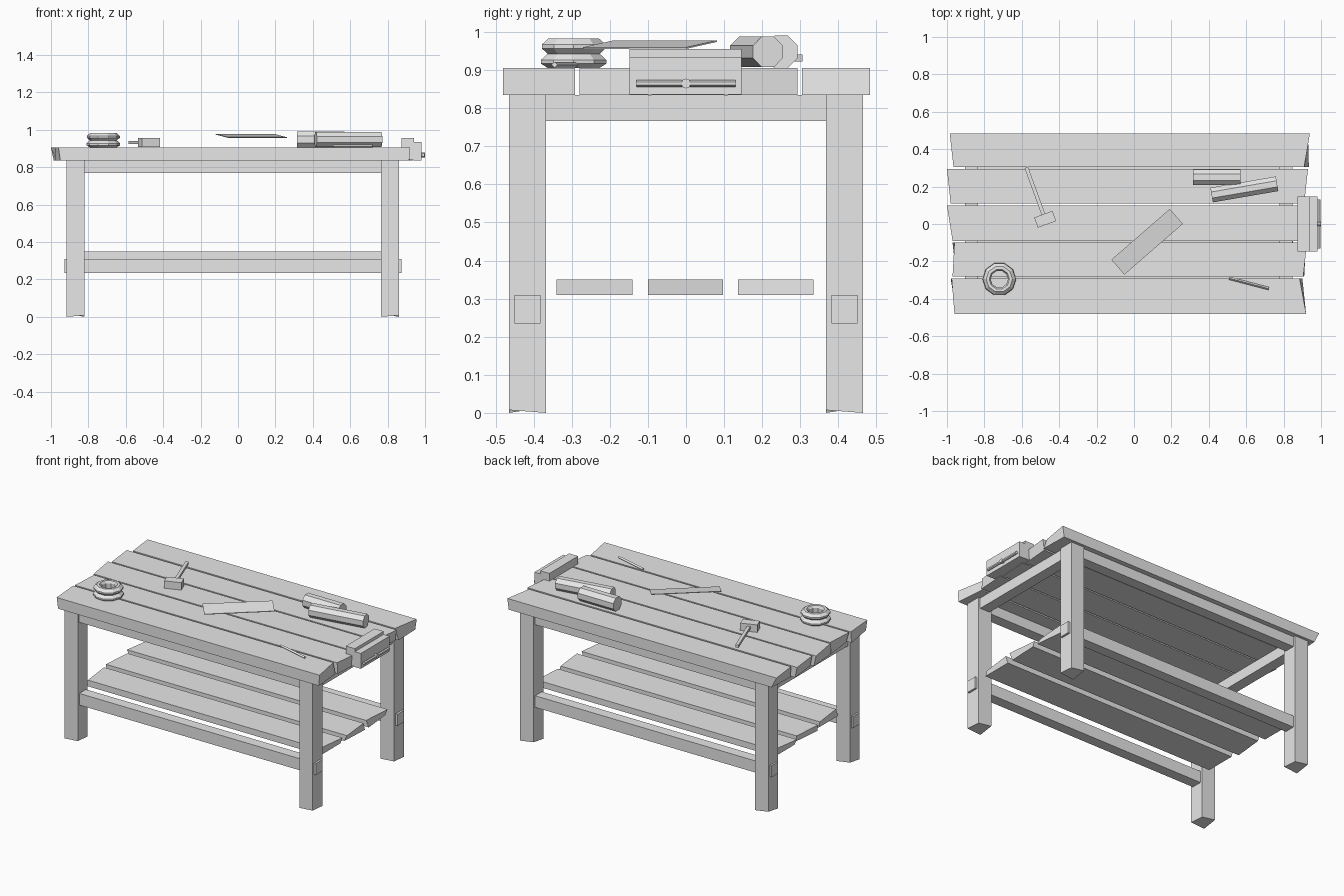
import bpy, bmesh, math
from mathutils import Matrix, Vector

if "Cube" in bpy.data.objects:
    bpy.data.objects.remove(bpy.data.objects["Cube"])

grey = bpy.data.materials.new("plain grey")
grey.diffuse_color = (0.8, 0.8, 0.8, 1)
grey.use_nodes = True
grey.node_tree.nodes["Principled BSDF"].inputs["Base Color"].default_value = grey.diffuse_color


def finish(name, bm, matrix=None):
    if matrix:
        bm.transform(matrix)
    bmesh.ops.recalc_face_normals(bm, faces=bm.faces[:])
    me = bpy.data.meshes.new(name)
    bm.to_mesh(me)
    bm.free()
    me.materials.append(grey)
    ob = bpy.data.objects.new(name, me)
    bpy.context.collection.objects.link(ob)
    return ob


def box(name, lo, hi, tweak=None, matrix=None):
    """Box between two corners; tweak(v, sx, sy, sz) may move single corners."""
    bm = bmesh.new()
    bmesh.ops.create_cube(bm, size=2)
    for v in bm.verts:
        s = [1 if c > 0 else 0 for c in v.co]
        v.co = Vector([hi[i] if s[i] else lo[i] for i in range(3)])
        if tweak:
            tweak(v, *s)
    return finish(name, bm, matrix)


def rod(name, a, b, r, sides, spin=0.0):
    a, b = Vector(a), Vector(b)
    bm = bmesh.new()
    bmesh.ops.create_cone(bm, cap_ends=True, segments=sides, radius1=r, radius2=r, depth=(b - a).length)
    turn = (b - a).to_track_quat('Z', 'Y').to_matrix().to_4x4()
    return finish(name, bm, Matrix.Translation((a + b) / 2) @ turn @ Matrix.Rotation(spin, 4, 'Z'))


def plank(name, y0, y1, z0, z1, left, right):
    """Roughly sawn board; ends are (front top, back top, front low, back low)."""
    def tweak(v, sx, sy, sz):
        v.co.x = (right if sx else left)[sy + 2 * (1 - sz)]
    return box(name, (-1, y0, z0), (1, y1, z1), tweak)


# Table top boards
TOP = [
    (-0.481, -0.291, (-0.96, -0.975, -0.95, -0.98), (0.92, 0.885, 0.915, 0.90)),
    (-0.28, -0.10, (-0.97, -0.96, -0.95, -0.97), (0.905, 0.925, 0.91, 0.92)),
    (-0.09, 0.10, (-0.97, -1.0, -0.97, -0.985), (0.91, 0.92, 0.91, 0.92)),
    (0.11, 0.293, (-0.98, -1.0, -0.965, -0.985), (0.91, 0.93, 0.905, 0.92)),
    (0.305, 0.483, (-0.965, -0.985, -0.96, -0.95), (0.91, 0.94, 0.935, 0.93)),
]
for i, (y0, y1, l, r) in enumerate(TOP):
    plank(f"top_board_{i + 1}", y0, y1, 0.835, 0.905, l, r)

# Lower shelf boards
SHELF = [
    (-0.34, -0.14, (-0.835, -0.86, -0.85, -0.85), (0.82, 0.845, 0.83, 0.83)),
    (-0.10, 0.097, (-0.875, -0.86, -0.87, -0.85), (0.85, 0.83, 0.83, 0.84)),
    (0.137, 0.335, (-0.89, -0.86, -0.87, -0.87), (0.82, 0.835, 0.84, 0.82)),
]
for i, (y0, y1, l, r) in enumerate(SHELF):
    plank(f"shelf_board_{i + 1}", y0, y1, 0.31, 0.35, l, r)


# Legs with uneven feet
def foot(v, sx, sy, sz):
    if not sz:
        v.co.z += 0.015 * ((sx + 2 * sy) % 3) / 2


for side, x in (("left", -0.868), ("right", 0.812)):
    for end, y in (("front", -0.416), ("back", 0.416)):
        box(f"{end}_{side}_leg", (x - 0.048, y - 0.049, 0), (x + 0.048, y + 0.049, 0.835), foot)
    # Short apron
    box(f"{side}_apron", (x - 0.035, -0.37, 0.767), (x + 0.035, 0.37, 0.835))

for end, y in (("front", -0.416), ("back", 0.416)):
    # Long apron and through-tenoned stretcher
    box(f"{end}_apron", (-0.83, y - 0.035, 0.77), (0.77, y + 0.035, 0.835))
    box(f"{end}_stretcher", (-0.927, y - 0.034, 0.235), (0.873, y + 0.034, 0.31))

# Vise: jaws, screw and handle
box("vise_fixed_jaw", (0.875, -0.148, 0.838), (0.94, 0.146, 0.955))
box("vise_moving_jaw", (0.938, -0.148, 0.836), (0.982, 0.146, 0.935))
rod("vise_screw", (0.96, 0, 0.865), (1.0, 0, 0.865), 0.013, 8)
rod("vise_handle", (0.99, -0.13, 0.865), (0.99, 0.13, 0.865), 0.009, 6)

# Coil: two stacked bulges around a hole
PROFILE = [(0.048, 0.906), (0.072, 0.906), (0.09, 0.917), (0.09, 0.927), (0.072, 0.943),
           (0.088, 0.957), (0.088, 0.967), (0.07, 0.983), (0.054, 0.983), (0.046, 0.968)]
N = 10
bm = bmesh.new()
rings = [[bm.verts.new((-0.72 + r * math.cos(2 * math.pi * k / N),
                        -0.295 + r * math.sin(2 * math.pi * k / N), z)) for r, z in PROFILE]
         for k in range(N)]
for k in range(N):
    a, b = rings[k], rings[(k + 1) % N]
    for j in range(len(PROFILE)):
        m = (j + 1) % len(PROFILE)
        bm.faces.new((a[j], b[j], b[m], a[m]))
finish("coil", bm)

# Mallet
turn = Matrix.Translation((-0.475, 0.025, 0.932)) @ Matrix.Rotation(math.radians(20), 4, 'Z')
box("mallet_head", (-0.052, -0.029, -0.024), (0.052, 0.029, 0.024), matrix=turn)
box("mallet_handle", (-0.01, 0.02, -0.009), (0.01, 0.295, 0.009), matrix=turn)


# Thin tilted sheet
def tilt(v, sx, sy, sz):
    v.co.z += 0.018 * sy


box("thin_sheet", (-0.207, -0.053, 0.956), (0.207, 0.053, 0.96), tilt,
    Matrix.Translation((0.07, -0.095, 0)) @ Matrix.Rotation(math.radians(41), 4, 'Z'))

# Faceted rolls
rod("short_roll", (0.315, 0.25, 0.948), (0.57, 0.25, 0.948), 0.046, 8, math.pi / 8)
rod("long_roll", (0.415, 0.155, 0.948), (0.765, 0.215, 0.948), 0.043, 8, math.pi / 8)

# Small spike
rod("spike", (0.51, -0.29, 0.914), (0.72, -0.345, 0.914), 0.008, 4)
